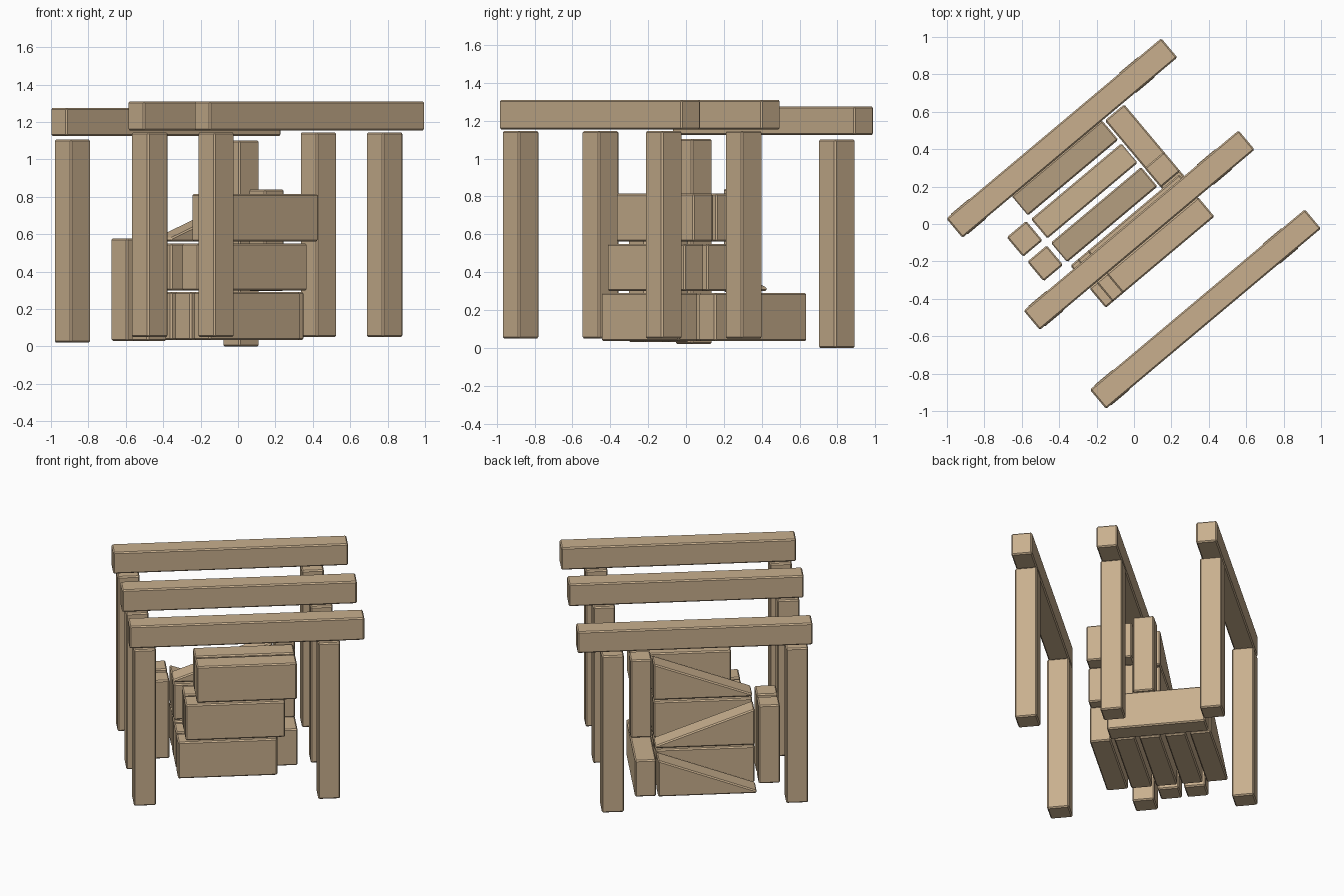
import bpy, bmesh, math
from mathutils import Matrix

if "Cube" in bpy.data.objects:
    bpy.data.objects.remove(bpy.data.objects["Cube"])

# The whole layout is a rectangular arrangement turned 40 degrees about z
TURN = Matrix.Rotation(math.radians(40), 4, 'Z')


def prism(name, u0, u1, v0, v1, z0, zl, zr):
    """Block in turned axes; top height zl at the u0 end and zr at the u1 end."""
    bm = bmesh.new()
    profile = [(u0, z0), (u1, z0), (u1, zr), (u0, zl)]
    face = bm.faces.new([bm.verts.new((u, v0, z)) for u, z in profile])
    ext = bmesh.ops.extrude_face_region(bm, geom=[face])
    moved = [g for g in ext['geom'] if isinstance(g, bmesh.types.BMVert)]
    bmesh.ops.translate(bm, verts=moved, vec=(0, v1 - v0, 0))
    bmesh.ops.recalc_face_normals(bm, faces=bm.faces)
    bmesh.ops.bevel(bm, geom=bm.edges[:], offset=0.008, segments=1,
                    affect='EDGES', clamp_overlap=True)
    bm.transform(TURN)
    mesh = bpy.data.meshes.new(name)
    bm.to_mesh(mesh)
    bm.free()
    obj = bpy.data.objects.new(name, mesh)
    bpy.context.collection.objects.link(obj)
    mesh.materials.append(wood)
    return obj


def box(name, u0, u1, v0, v1, z0, z1):
    return prism(name, u0, u1, v0, v1, z0, z1, z1)


def post(name, u, v, z0, z1, s=0.141):
    return box(name, u - s / 2, u + s / 2, v - s / 2, v + s / 2, z0, z1)


wood = bpy.data.materials.new("wood")
wood.diffuse_color = (0.58, 0.43, 0.27, 1)
wood.use_nodes = True
wood.node_tree.nodes["Principled BSDF"].inputs["Base Color"].default_value = wood.diffuse_color

# Three gates: two posts and a beam each (v, left post z, right post z, beam z)
gates = [("back", 0.60, (0.02, 1.105), (0.0, 1.10), (1.125, 1.275)),
         ("middle", -0.043, (0.05, 1.145), (0.05, 1.145), (1.155, 1.31)),
         ("front", -0.594, (0.05, 1.145), (0.05, 1.145), (1.155, 1.31))]
for name, v, left, right, top in gates:
    post(name + "_left_post", -0.652, v, *left)
    post(name + "_right_post", 0.525, v, *right)
    box(name + "_beam", -0.75, 0.75, v - 0.067, v + 0.067, *top)

# Rows of stacked blocks from front to back
Z = [(0.035, 0.29), (0.30, 0.55), (0.562, 0.815)]
SHIFT = [(-0.404, 0.23), (-0.355, 0.28), (-0.284, 0.355)]
ROWS = [-0.178, -0.02, 0.141, 0.306, 0.467]
H = 0.068
for r in (0, 1):
    for k in range(3):
        box(f"stepped_block_{r}_{k}", *SHIFT[k], ROWS[r] - H, ROWS[r] + H, *Z[k])
for r, count in ((2, 2), (3, 1)):
    for k in range(count):
        box(f"block_{r}_{k}", -0.405, 0.225, ROWS[r] - H, ROWS[r] + H, *Z[k])

# Wedges finishing the three back rows, slopes alternating
for r, k, rising in ((2, 2, True), (3, 1, False), (4, 0, True)):
    z0, z1 = Z[k]
    low = z0 + 0.018
    ends = (low, z1) if rising else (z1, low)
    prism(f"wedge_{r}", -0.405, 0.225, ROWS[r] - H, ROWS[r] + H, z0, *ends)

# Cross block at the right end with a short post standing on it
box("cross_block", 0.236, 0.371, -0.11, 0.524, 0.035, 0.29)
post("upper_short_post", 0.303, 0.125, 0.295, 0.84, 0.136)

# Two short posts at the left end
for i, v in enumerate((0.144, 0.315)):
    post(f"short_post_{i}", -0.499, v, 0.03, 0.578, 0.136)
